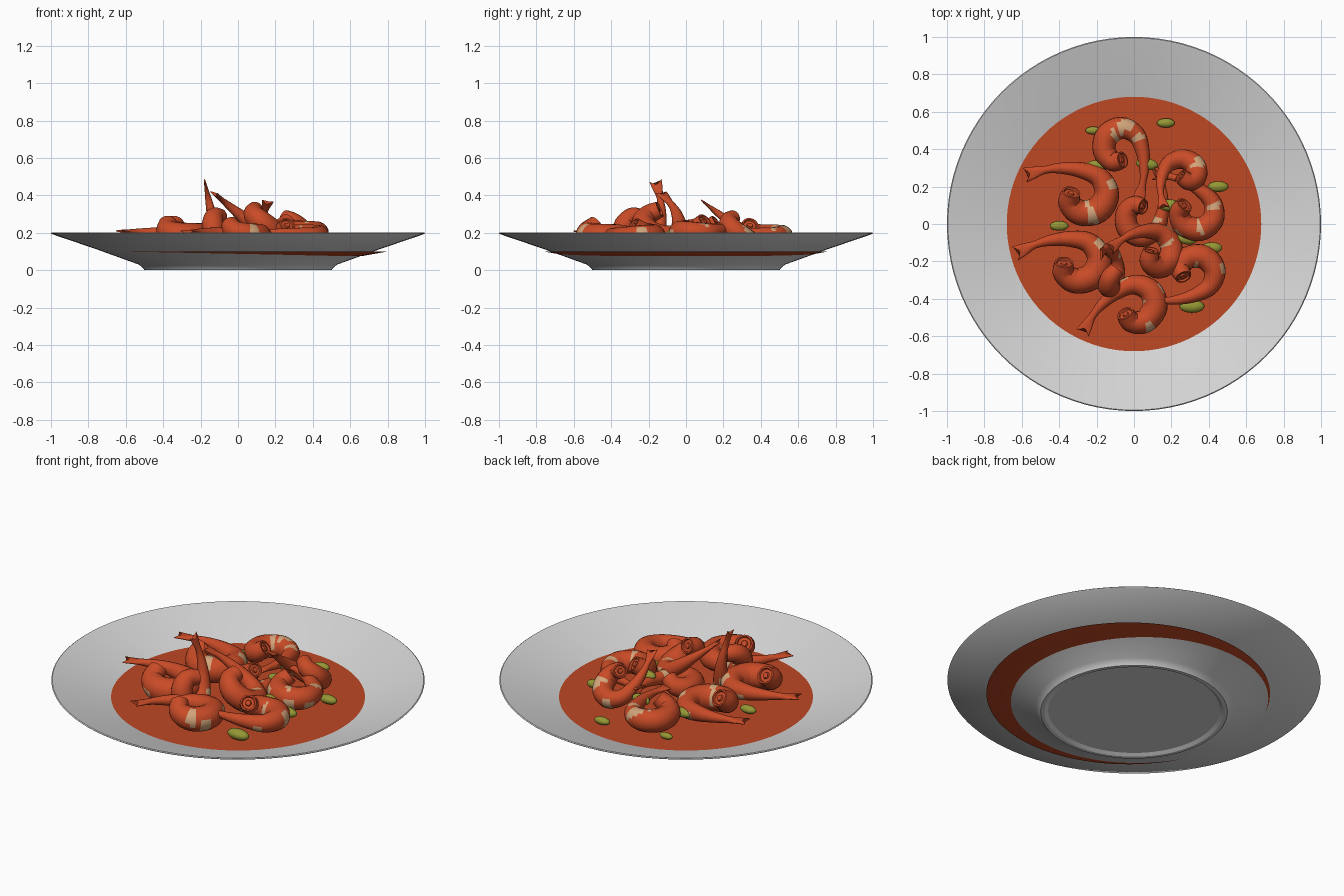
import bpy, bmesh, math, random
from mathutils import Matrix, Vector

if "Cube" in bpy.data.objects:
    bpy.data.objects.remove(bpy.data.objects["Cube"])

random.seed(4)

def material(name, rgb):
    m = bpy.data.materials.new(name)
    m.diffuse_color = (*rgb, 1)
    m.use_nodes = True
    m.node_tree.nodes["Principled BSDF"].inputs["Base Color"].default_value = m.diffuse_color
    return m

WHITE = material("plate white", (0.68, 0.68, 0.68))
SAUCE = material("sauce red", (0.52, 0.065, 0.018))
SHELL = material("shell orange", (0.58, 0.07, 0.02))
PALE = material("pale flesh", (0.65, 0.38, 0.2))
GREEN = material("bean green", (0.3, 0.31, 0.035))

def finish(name, bm, mats, angle=40):
    bmesh.ops.recalc_face_normals(bm, faces=bm.faces)
    me = bpy.data.meshes.new(name)
    bm.to_mesh(me)
    bm.free()
    for m in mats:
        me.materials.append(m)
    ob = bpy.data.objects.new(name, me)
    bpy.context.collection.objects.link(ob)
    bpy.ops.object.select_all(action='DESELECT')
    ob.select_set(True)
    bpy.context.view_layer.objects.active = ob
    bpy.ops.object.shade_smooth_by_angle(angle=math.radians(angle))
    return ob

def lathe(name, profile, mat, segs=96):
    bm = bmesh.new()
    vs = [bm.verts.new((r, 0, z)) for r, z in profile]
    es = [bm.edges.new(p) for p in zip(vs, vs[1:])]
    bmesh.ops.spin(bm, geom=vs + es, axis=(0, 0, 1), cent=(0, 0, 0),
                   angle=2 * math.pi, steps=segs)
    bmesh.ops.remove_doubles(bm, verts=bm.verts, dist=1e-5)
    return finish(name, bm, [mat], 30)

# Plate: recessed foot, flared outside, rolled rim, sloping well
lathe("plate", [(0, .012), (.46, .012), (.48, 0), (.5, 0), (.508, .012), (.53, .03),
                (.76, .113), (.995, .193), (1, .198), (.995, .202), (.98, .198),
                (.68, .1), (.55, .06), (.48, .045), (0, .045)], WHITE)

# Sauce pool, slightly off centre so it shows through one side of the plate
sauce = lathe("sauce", [(0, .075), (.62, .075), (.76, .1), (0, .101)], SAUCE)
sauce.location.x = .04

# Shrimp centre line from head to tail: x, y, z, half width, half height
PATH = [(-.09, .0, .075, .052, .052), (-.1, -.06, .03, .064, .064),
        (-.04, -.115, .005, .072, .074), (.06, -.1, 0, .075, .076),
        (.11, -.01, 0, .07, .072), (.065, .085, 0, .058, .06),
        (-.04, .125, .01, .044, .046), (-.15, .135, .02, .031, .031),
        (-.24, .125, .025, .022, .02), (-.32, .105, .03, .042, .008)]
STEPS, SIDES = 5, 18

def spline(pts):
    P = [Vector(p) for p in pts]
    P = [2 * P[0] - P[1]] + P + [2 * P[-1] - P[-2]]
    out = []
    for i in range(1, len(P) - 2):
        a, b, c, d = P[i - 1:i + 3]
        for k in range(STEPS):
            t = k / STEPS
            out.append(.5 * (2 * b + (c - a) * t + (2 * a - 5 * b + 4 * c - d) * t ** 2
                             + (3 * b - a - 3 * c + d) * t ** 3))
    return out + [P[-2]]

def shrimp(name, loc, yaw, pitch=0, size=1, mirror=1):
    bm = bmesh.new()
    pts = spline(PATH)[::-1]                      # tail first
    n = len(pts)
    up = Vector((0, 0, 1))
    rings = []
    for i, p in enumerate(pts):
        a, b = pts[max(i - 1, 0)], pts[min(i + 1, n - 1)]
        d = (Vector(b[:3]) - Vector(a[:3])).normalized()
        up = (up - d * up.dot(d)).normalized()
        side = d.cross(up)
        ring = []
        for k in range(SIDES):
            c, s = math.cos(2 * math.pi * k / SIDES), math.sin(2 * math.pi * k / SIDES)
            co = Vector(p[:3]) + side * c * p[3] + up * s * p[4]
            if i < 3:                             # forked tail fan
                co -= d * abs(c) * (.035, .018, .006)[i]
            ring.append(bm.verts.new(co))
        rings.append(ring)
    # Pale patches on a few bands of the back
    bands = {b: random.randint(0, SIDES - 1) for b in random.sample(range(15, 36), 5)}
    for i in range(n - 1):
        for k in range(SIDES):
            q = (k + 1) % SIDES
            f = bm.faces.new((rings[i][k], rings[i][q], rings[i + 1][q], rings[i + 1][k]))
            for b, start in bands.items():
                if b <= i <= b + 1 and (k - start) % SIDES < 5 - (i - b):
                    f.material_index = 1
    bm.faces.new(rings[0])
    # Head end: cut face with a raised ring and a hub
    cap = bm.faces.new(rings[-1])
    bmesh.ops.recalc_face_normals(bm, faces=bm.faces)
    for thick, depth in ((.01, 0), (.004, -.012), (.018, 0), (.004, .01)):
        bmesh.ops.inset_region(bm, faces=[cap], thickness=thick, depth=depth)
    m = (Matrix.Translation(loc) @ Matrix.Rotation(math.radians(yaw), 4, 'Z')
         @ Matrix.Rotation(math.radians(pitch), 4, 'Y')
         @ Matrix.Diagonal((size, size * mirror, size, 1)))
    bmesh.ops.transform(bm, matrix=m, verts=bm.verts)
    finish(name, bm, [SHELL, PALE], 45)

# Pile of shrimps: location, yaw, pitch, size, mirror
PILE = [((-.06, .42, .18), 90, 0, .85, -1),
        ((-.25, .17, .18), 0, 0, .95, 1),
        ((-.29, -.19, .18), 10, 0, .95, 1),
        ((.01, -.42, .18), 45, 0, .9, 1),
        ((.34, -.27, .18), 10, 0, .85, -1),
        ((.34, .07, .2), -25, 0, .85, 1),
        ((.25, .28, .2), 85, 35, .75, 1),
        ((.12, -.13, .23), 20, 33, .85, 1),
        ((-.13, -.24, .2), 0, 75, .8, 1),
        ((.05, .02, .18), -90, 0, .8, 1)]
for i, args in enumerate(PILE):
    shrimp(f"shrimp_{i + 1}", *args)

# Green beans: x, y, z, half length, yaw
BEANS = [(-.22, .5, .12, .04, 0), (.17, .54, .12, .048, 0), (-.2, .31, .18, .06, 0),
         (.07, .32, .19, .06, -10), (.45, .2, .13, .055, 0), (.19, .1, .22, .06, 0),
         (-.4, -.01, .13, .05, 0), (.28, -.08, .19, .055, -10), (.41, -.13, .17, .062, 5),
         (.31, -.44, .13, .067, 0)]
for i, (x, y, z, r, yaw) in enumerate(BEANS):
    bm = bmesh.new()
    bmesh.ops.create_uvsphere(bm, u_segments=20, v_segments=12, radius=1)
    bmesh.ops.transform(bm, verts=bm.verts, matrix=Matrix.Translation((x, y, z))
                        @ Matrix.Rotation(math.radians(yaw), 4, 'Z')
                        @ Matrix.Diagonal((r, r * .52, r * .45, 1)))
    finish(f"bean_{i + 1}", bm, [GREEN], 60)
